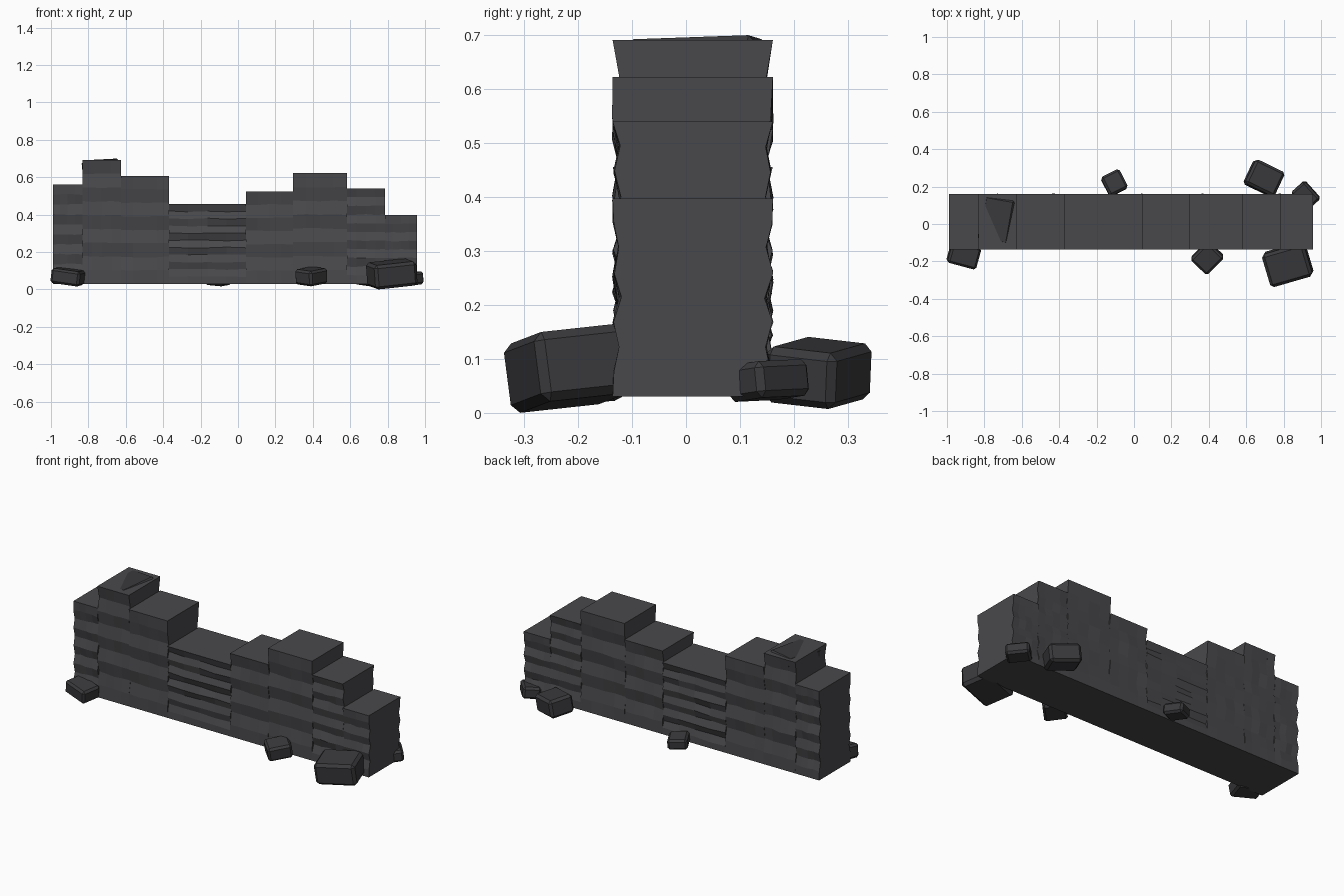
import bpy, bmesh, random
from math import radians
from mathutils import Matrix, Euler, Vector

if "Cube" in bpy.data.objects:
    bpy.data.objects.remove(bpy.data.objects["Cube"])

random.seed(4)

def material(name, rgb):
    m = bpy.data.materials.new(name)
    m.diffuse_color = (*rgb, 1)
    m.use_nodes = True
    m.node_tree.nodes["Principled BSDF"].inputs["Base Color"].default_value = m.diffuse_color
    return m

WALL = material("wall_stone", (0.066, 0.064, 0.070))
RUBBLE = material("rubble_stone", (0.042, 0.041, 0.045))

def finish(name, bm, mat):
    bmesh.ops.recalc_face_normals(bm, faces=bm.faces)
    me = bpy.data.meshes.new(name)
    bm.to_mesh(me)
    bm.free()
    me.materials.append(mat)
    ob = bpy.data.objects.new(name, me)
    bpy.context.collection.objects.link(ob)

# Wall column: box whose front and back are chipped into horizontal courses
def column(name, x0, x1, top, rows, z0=0.03, front=-0.136, back=0.161, nx=4):
    bm = bmesh.new()
    def skin(y, inward):
        grid = []
        for j in range(rows + 1):
            z = z0 + (top - z0) * j / rows
            edge = j in (0, rows)
            notch = 0 if edge else (0.014 if j % 2 == 0 else 0.002)
            line = []
            for i in range(nx + 1):
                d = 0 if edge else notch + random.uniform(-0.003, 0.003)
                dz = 0 if edge else random.uniform(-0.003, 0.003)
                line.append(bm.verts.new((x0 + (x1 - x0) * i / nx, y + inward * d, z + dz)))
            grid.append(line)
        for j in range(rows):
            for i in range(nx):
                bm.faces.new((grid[j][i], grid[j][i + 1], grid[j + 1][i + 1], grid[j + 1][i]))
        return grid
    f, b = skin(front, 1), skin(back, -1)
    bm.faces.new(f[0] + b[0][::-1])
    bm.faces.new(f[-1] + b[-1][::-1])
    for i in (0, nx):
        bm.faces.new([r[i] for r in f] + [r[i] for r in b][::-1])
    finish(name, bm, WALL)

# x edges, height and number of courses of each wall column
edges = [-0.99, -0.832, -0.625, -0.37, 0.043, 0.293, 0.583, 0.785, 0.957]
tops = [0.56, 0.691, 0.607, 0.456, 0.525, 0.622, 0.54, 0.397]
courses = [10, 9, 8, 11, 7, 8, 11, 8]
for k, (t, n) in enumerate(zip(tops, courses)):
    column(f"wall_column_{k + 1}", edges[k], edges[k + 1], t, n)

# Loose stone: bevelled box, tilted
def stone(name, loc, size, rot, mat=RUBBLE, bevel=0.012):
    bm = bmesh.new()
    bmesh.ops.create_cube(bm, size=1, matrix=Matrix.Diagonal((*size, 1)))
    bmesh.ops.bevel(bm, geom=bm.edges[:], offset=bevel, segments=1, affect='EDGES')
    bm.transform(Matrix.Translation(Vector(loc)) @ Euler([radians(a) for a in rot]).to_matrix().to_4x4())
    finish(name, bm, mat)

stone("rubble_front_left", (-0.91, -0.165, 0.068), (0.16, 0.12, 0.08), (4, 8, -15))
stone("rubble_front_middle", (0.392, -0.18, 0.070), (0.125, 0.135, 0.082), (8, 6, -44))
stone("rubble_front_right", (0.822, -0.215, 0.083), (0.235, 0.185, 0.13), (6, -6, 16), bevel=0.016)
stone("rubble_back_right", (0.695, 0.245, 0.074), (0.175, 0.145, 0.105), (-6, 7, -26), bevel=0.014)
stone("rubble_end_right", (0.918, 0.152, 0.060), (0.13, 0.10, 0.068), (6, 2, -48))
stone("rubble_back_middle", (-0.105, 0.22, 0.055), (0.11, 0.115, 0.062), (-5, 5, 27))
stone("rubble_on_top", (-0.735, 0.022, 0.665), (0.165, 0.24, 0.055), (2, -3, -10))
